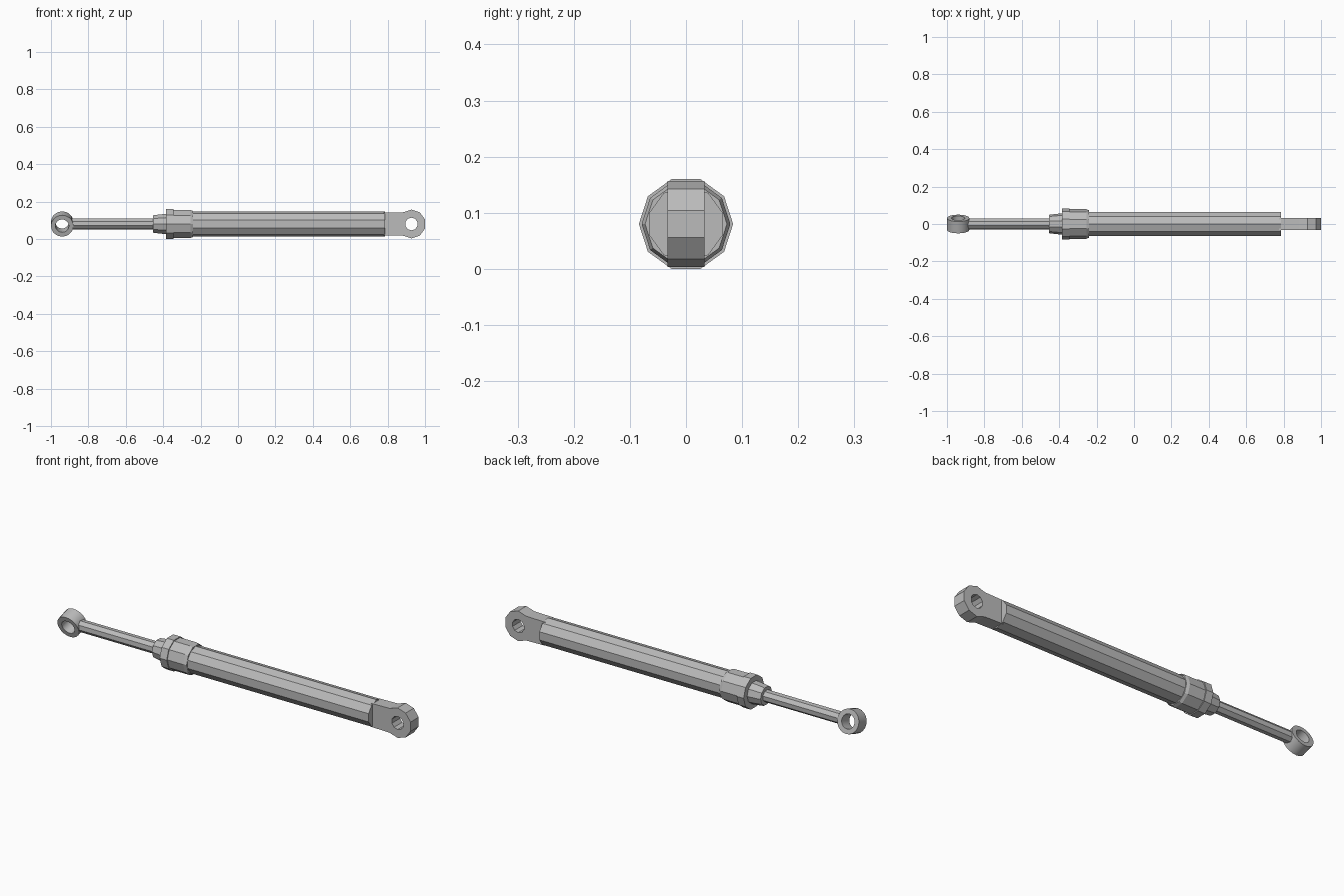
import bpy, bmesh, math
from mathutils import Matrix

cube = bpy.data.objects.get("Cube")
if cube:
    bpy.data.objects.remove(cube, do_unlink=True)

AXIS_Z = 0.08

steel = bpy.data.materials.new("grey steel")
steel.use_nodes = True
color = (0.5, 0.5, 0.5, 1)
steel.diffuse_color = color
steel.node_tree.nodes["Principled BSDF"].inputs["Base Color"].default_value = color


def finish(name, bm):
    bmesh.ops.recalc_face_normals(bm, faces=bm.faces)
    mesh = bpy.data.meshes.new(name)
    bm.to_mesh(mesh)
    bm.free()
    mesh.materials.append(steel)
    obj = bpy.data.objects.new(name, mesh)
    bpy.context.collection.objects.link(obj)
    return obj


def turned(name, profile, sides, turn=0.0):
    """Closed solid turned around the long axis from (x, radius) points."""
    bm = bmesh.new()
    loops = []
    for x, r in profile:
        angles = [turn + math.tau * i / sides for i in range(sides)]
        loops.append([bm.verts.new((x, r * math.cos(a), AXIS_Z + r * math.sin(a)))
                      for a in angles])
    for a, b in zip(loops, loops[1:]):
        for i in range(sides):
            j = (i + 1) % sides
            bm.faces.new((a[i], a[j], b[j], b[i]))
    bm.faces.new(loops[0])
    bm.faces.new(loops[-1])
    return finish(name, bm)


def pierced(name, outer, inner, half):
    """Plate across y with a hole; outlines are matching (x, z) points."""
    bm = bmesh.new()
    n = len(outer)
    rows = [[bm.verts.new((x, y, z)) for x, z in pts]
            for pts, y in ((outer, -half), (outer, half), (inner, half), (inner, -half))]
    for k in range(4):
        a, b = rows[k], rows[(k + 1) % 4]
        for i in range(n):
            j = (i + 1) % n
            bm.faces.new((a[i], a[j], b[j], b[i]))
    return finish(name, bm)


def circle(x, z, r, n, start=0.0):
    return [(x + r * math.cos(start + math.tau * i / n),
             z + r * math.sin(start + math.tau * i / n)) for i in range(n)]


# Cylinder body, collar and gland
turned("barrel", [(-0.3, 0.068), (0.785, 0.068)], 10, math.radians(18))
turned("collar", [(-0.36, 0.079), (-0.255, 0.079), (-0.24, 0.073)], 10)
turned("collar_lip", [(-0.385, 0.084), (-0.345, 0.084)], 10)
turned("gland", [(-0.455, 0.047), (-0.45, 0.05), (-0.395, 0.056), (-0.37, 0.056)], 10)

# Sliding rod, rolled slightly around its axis together with its eye
ROLL = math.radians(18)
turned("rod", [(-0.895, 0.03), (-0.44, 0.03)], 8, ROLL)
eye = pierced("rod_eye", circle(-0.94, 0, 0.06, 20), circle(-0.94, 0, 0.036, 20), 0.033)
eye.data.transform(Matrix.Translation((0, 0, AXIS_Z)) @ Matrix.Rotation(ROLL, 4, "X"))

# Fixed lug: ten-sided head whose two inner corners stretch into the neck
start = math.radians(18)
head = circle(0.927, AXIS_Z, 0.077, 10, start)
for i, side in ((4, 1), (5, -1)):
    head[i] = (0.775, AXIS_Z + side * 0.06)
pierced("end_lug", head, circle(0.927, AXIS_Z, 0.034, 10, start), 0.033)

# Round eye is smooth, its rims stay sharp
bpy.ops.object.select_all(action="DESELECT")
eye.select_set(True)
bpy.context.view_layer.objects.active = eye
bpy.ops.object.shade_smooth_by_angle(angle=math.radians(30))
